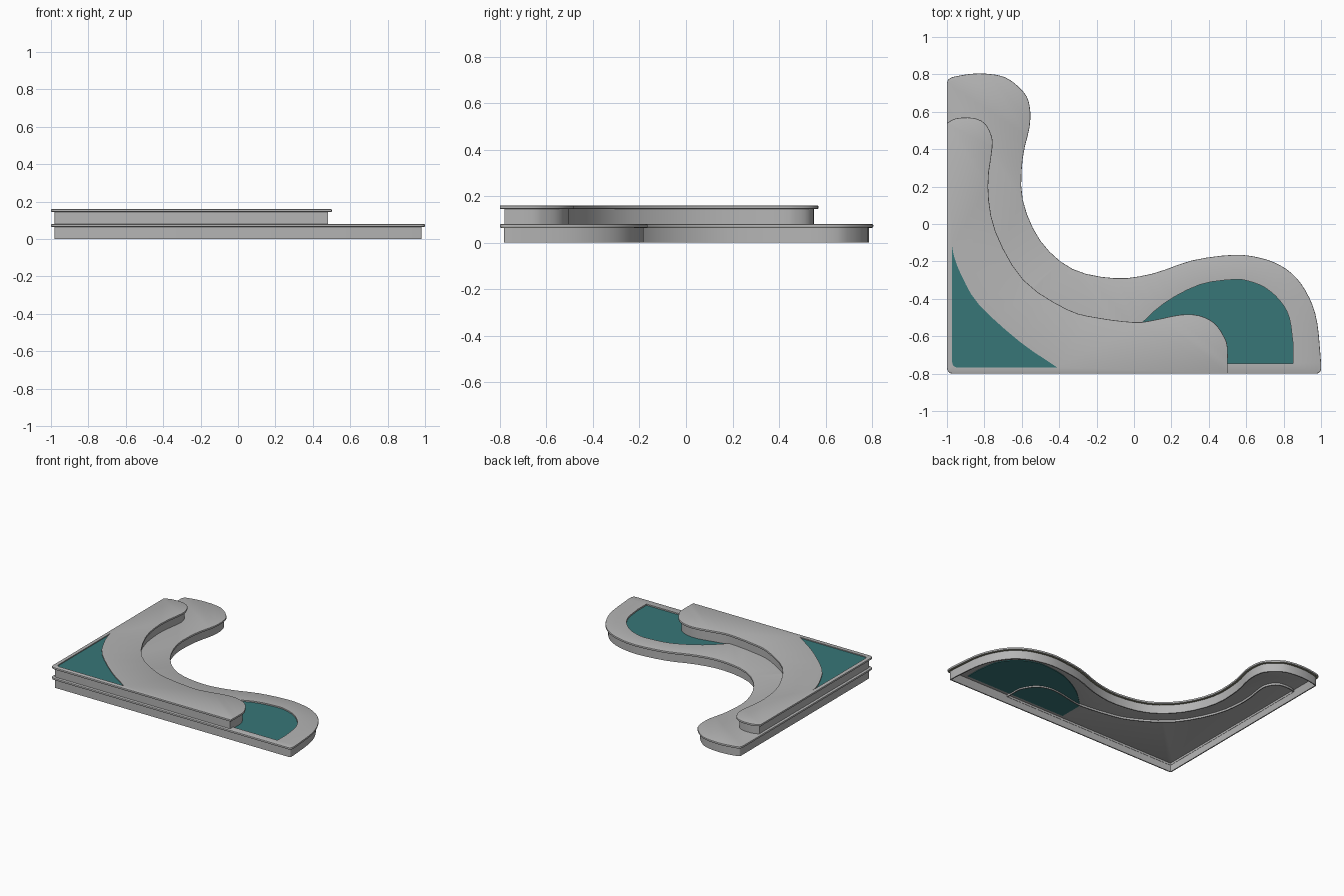
import bpy, bmesh, math
from mathutils import Vector

cube = bpy.data.objects.get("Cube")
if cube:
    bpy.data.objects.remove(cube)


def material(name, rgb):
    m = bpy.data.materials.new(name)
    m.use_nodes = True
    m.diffuse_color = (*rgb, 1)
    bsdf = m.node_tree.nodes["Principled BSDF"]
    bsdf.inputs["Base Color"].default_value = (*rgb, 1)
    bsdf.inputs["Roughness"].default_value = 0.8
    return m


GREY = material("stone grey", (0.46, 0.46, 0.46))
TEAL = material("teal", (0.038, 0.18, 0.185))
OLIVE = material("olive grey", (0.25, 0.25, 0.17))


def spline(points, steps=3):
    """Smooth open curve through the points."""
    p = [Vector(q) for q in points]
    p = [2 * p[0] - p[1]] + p + [2 * p[-1] - p[-2]]
    out = []
    for a, b, c, d in zip(p, p[1:], p[2:], p[3:]):
        for i in range(steps):
            t = i / steps
            out.append(b + (c - a) * t / 2 + (2 * a - 5 * b + 4 * c - d) * t * t / 2
                       + (3 * b - a - 3 * c + d) * t ** 3 / 2)
    return out + [p[-2]]


def corner(x, y, r, start, steps=4):
    """Quarter arc, anticlockwise, around a centre."""
    angles = [math.radians(start + 90 * i / steps) for i in range(steps + 1)]
    return [Vector((x + r * math.cos(a), y + r * math.sin(a))) for a in angles]


def inset(loop, dist):
    """Move an anticlockwise outline inwards."""
    out = []
    for i, p in enumerate(loop):
        a = (p - loop[i - 1]).normalized()
        b = (loop[(i + 1) % len(loop)] - p).normalized()
        na, nb = Vector((-a.y, a.x)), Vector((-b.y, b.x))
        n = (na + nb).normalized()
        out.append(p + n * dist / max(n.dot(na), 0.5))
    return out


def finish(name, bm, mat):
    bmesh.ops.recalc_face_normals(bm, faces=bm.faces)
    mesh = bpy.data.meshes.new(name)
    bm.to_mesh(mesh)
    bm.free()
    mesh.materials.append(mat)
    obj = bpy.data.objects.new(name, mesh)
    bpy.context.collection.objects.link(obj)
    bpy.ops.object.select_all(action="DESELECT")
    obj.select_set(True)
    bpy.context.view_layer.objects.active = obj
    bpy.ops.object.shade_smooth_by_angle(angle=math.radians(35))
    return obj


def slab(name, loops, z0, z1, mat, bevel=0):
    """Flat plate; the first loop is the outline, the others are holes."""
    bm = bmesh.new()
    edges, rim = [], set()
    for n, loop in enumerate(loops):
        vs = [bm.verts.new((p.x, p.y, z0)) for p in loop]
        edges += [bm.edges.new((vs[i - 1], vs[i])) for i in range(len(vs))]
        if n == 0:
            rim = {(round(v.co.x, 4), round(v.co.y, 4)) for v in vs}
    bmesh.ops.triangle_fill(bm, edges=edges, use_beauty=True, normal=(0, 0, 1))
    ext = bmesh.ops.extrude_face_region(bm, geom=bm.faces[:])
    top = [g for g in ext["geom"] if isinstance(g, bmesh.types.BMVert)]
    bmesh.ops.translate(bm, verts=top, vec=(0, 0, z1 - z0))
    bmesh.ops.recalc_face_normals(bm, faces=bm.faces)
    if bevel:
        soft = [e for e in bm.edges
                if len(e.link_faces) == 2
                and sum(abs(f.normal.z) > 0.5 for f in e.link_faces) == 1
                and all((round(v.co.x, 4), round(v.co.y, 4)) in rim for v in e.verts)]
        bmesh.ops.bevel(bm, geom=soft, offset=bevel, segments=2, profile=0.5,
                        affect="EDGES", clamp_overlap=False)
    return finish(name, bm, mat)


def ring(name, loop, outer, inner, z0, z1, mat):
    """Closed band between two insets of an outline."""
    bm = bmesh.new()
    rows = [[bm.verts.new((p.x, p.y, z)) for p in inset(loop, d)]
            for d, z in ((outer, z0), (outer, z1), (inner, z1), (inner, z0))]
    for k, row in enumerate(rows):
        prev = rows[k - 1]
        for i in range(len(row)):
            bm.faces.new((prev[i - 1], prev[i], row[i], row[i - 1]))
    return finish(name, bm, mat)


# Outlines of the two tiers, anticlockwise from the front left corner
front_corner = corner(-0.97, -0.77, 0.03, 180)
lower_curve = spline([
    (1, -0.74), (0.98, -0.53), (0.94, -0.4), (0.87, -0.29), (0.78, -0.22),
    (0.67, -0.18), (0.53, -0.165), (0.31, -0.195), (0.1, -0.265), (-0.1, -0.29),
    (-0.33, -0.24), (-0.5, -0.09), (-0.595, 0.13), (-0.595, 0.35), (-0.558, 0.52),
    (-0.558, 0.63), (-0.59, 0.705), (-0.69, 0.785), (-0.83, 0.805), (-0.95, 0.79),
    (-0.99, 0.775), (-1, 0.755)])
lower = front_corner + corner(0.975, -0.775, 0.025, 270) + lower_curve

upper_curve = spline([
    (0.5, -0.8), (0.5, -0.66), (0.48, -0.6), (0.43, -0.53), (0.35, -0.49),
    (0.25, -0.485), (0.1, -0.515), (0, -0.525), (-0.2, -0.5), (-0.36, -0.455),
    (-0.59, -0.3), (-0.74, -0.04), (-0.78, 0.2), (-0.757, 0.41), (-0.765, 0.48),
    (-0.8, 0.54), (-0.86, 0.567), (-0.95, 0.565), (-1, 0.54)])
upper = front_corner + upper_curve

# Outlines of the sunken panels
lower_panel = [Vector((0.01, -0.745)), Vector((0.85, -0.745))] + spline([
    (0.85, -0.64), (0.83, -0.5), (0.78, -0.41), (0.7, -0.34), (0.61, -0.305),
    (0.53, -0.297), (0.35, -0.325), (0.16, -0.425), (0.01, -0.56)])
upper_panel = corner(-0.945, -0.74, 0.027, 180) + spline([
    (-0.41, -0.767), (-0.61, -0.63), (-0.83, -0.43), (-0.92, -0.28),
    (-0.96, -0.18), (-0.972, -0.12)])

# Each tier: hollow wall, overhanging coping, soffit and sunken panel
tiers = (("lower", lower, lower_panel, 0, 0.08, 0.018, (0.06, 0.07)),
         ("upper", upper, upper_panel, 0.05, 0.16, 0.02, (0.147, 0.153)))
for name, outline, panel, base, top, step, depth in tiers:
    under = top - 0.015
    ring(name + "_wall", outline, step, step + 0.008, base, under + 0.002, GREY)
    slab(name + "_coping", [outline, panel], under, top, GREY, bevel=0.004)
    ring(name + "_soffit", outline, 0.005, step + 0.002, under - 0.001, under + 0.001, OLIVE)
    slab(name + "_panel", [panel], *depth, TEAL)
